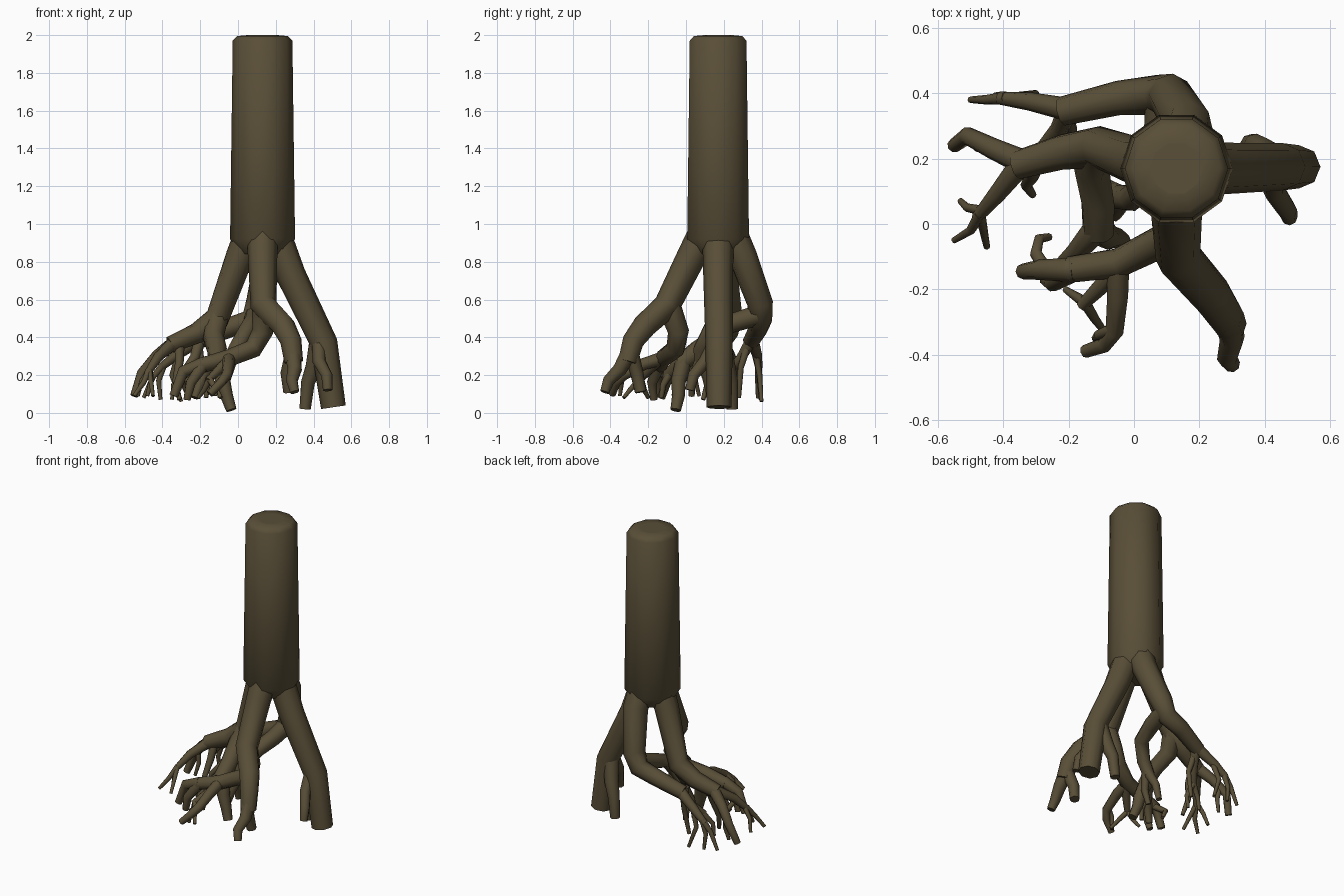
import bpy

bark = bpy.data.materials.new("olive_brown_bark")
bark.diffuse_color = (0.100, 0.077, 0.039, 1)


def tubes(name, paths, sides=8):
    """Join faceted tubes; each path is (start radius, end radius, points)."""
    cu = bpy.data.curves.new(name, "CURVE")
    cu.dimensions = "3D"
    cu.bevel_depth = 1.0
    cu.bevel_resolution = (sides - 4) // 2
    cu.use_fill_caps = True
    for r0, r1, pts in paths:
        sp = cu.splines.new("POLY")
        sp.points.add(len(pts) - 1)
        for i, p in enumerate(pts):
            t = i / (len(pts) - 1)
            sp.points[i].co = (p[0], p[1], p[2], 1)
            sp.points[i].radius = p[3] if len(p) > 3 else r0 + (r1 - r0) * t
    ob = bpy.data.objects.new(name, cu)
    bpy.context.collection.objects.link(ob)
    bpy.ops.object.select_all(action="DESELECT")
    ob.select_set(True)
    bpy.context.view_layer.objects.active = ob
    bpy.ops.object.convert(target="MESH")
    ob = bpy.context.object
    ob.data.materials.clear()
    ob.data.materials.append(bark)
    bpy.ops.object.shade_smooth_by_angle(angle=1.2)
    return ob


# Trunk with softened top and narrowing base
tubes("trunk", [(0, 0, [
    (0.13, 0.17, 0.84, 0.11), (0.13, 0.17, 0.92, 0.172),
    (0.13, 0.17, 1.97, 0.158), (0.13, 0.17, 1.995, 0.135), (0.13, 0.17, 2.0, 0.08)])],
    sides=10)

# Right root: thick prop with two side shoots
tubes("right_root", [
    (0.085, 0.066, [(0.18, 0.17, 0.99), (0.28, 0.17, 0.73),
                    (0.455, 0.175, 0.37), (0.505, 0.175, 0.03)]),
    (0.05, 0.03, [(0.43, 0.18, 0.40), (0.40, 0.22, 0.24),
                  (0.37, 0.24, 0.16), (0.355, 0.245, 0.02)]),
    (0.04, 0.025, [(0.43, 0.16, 0.38), (0.43, 0.10, 0.27),
                   (0.47, 0.04, 0.20), (0.475, 0.02, 0.12)]),
])

# Front root: outer fork
tubes("front_root", [
    (0.085, 0.05, [(0.13, 0.115, 0.99), (0.13, 0.03, 0.83), (0.135, -0.10, 0.57),
                   (0.24, -0.22, 0.46), (0.28, -0.28, 0.38), (0.295, -0.31, 0.27)]),
    (0.045, 0.025, [(0.29, -0.30, 0.32), (0.30, -0.35, 0.23),
                    (0.285, -0.41, 0.17), (0.30, -0.43, 0.11)]),
    (0.04, 0.03, [(0.29, -0.29, 0.32), (0.26, -0.26, 0.21), (0.27, -0.24, 0.11)]),
])

# Front root: inner fork running to the left
tubes("front_inner_root", [
    (0.062, 0.04, [(0.135, -0.09, 0.57), (0.13, -0.04, 0.43), (0.08, -0.055, 0.34),
                   (-0.05, -0.12, 0.29), (-0.20, -0.14, 0.25)]),
    (0.038, 0.024, [(-0.18, -0.14, 0.26), (-0.29, -0.14, 0.22), (-0.34, -0.145, 0.09)]),
    (0.022, 0.012, [(-0.27, -0.14, 0.22), (-0.30, -0.09, 0.18),
                    (-0.29, -0.045, 0.15), (-0.26, -0.04, 0.09)]),
    (0.035, 0.02, [(-0.18, -0.14, 0.26), (-0.25, -0.18, 0.16), (-0.27, -0.17, 0.07)]),
    (0.036, 0.02, [(-0.05, -0.12, 0.29), (-0.05, -0.22, 0.26),
                   (-0.06, -0.33, 0.20), (-0.09, -0.37, 0.16), (-0.15, -0.39, 0.10)]),
    (0.02, 0.01, [(-0.06, -0.32, 0.21), (-0.11, -0.34, 0.17), (-0.12, -0.35, 0.09)]),
    (0.03, 0.018, [(-0.05, -0.14, 0.28), (-0.11, -0.20, 0.22), (-0.16, -0.25, 0.17)]),
    (0.018, 0.01, [(-0.15, -0.24, 0.18), (-0.18, -0.22, 0.12), (-0.21, -0.20, 0.08)]),
    (0.018, 0.01, [(-0.15, -0.24, 0.18), (-0.12, -0.29, 0.13), (-0.09, -0.33, 0.08)]),
])

# Left root: long arm ending in two spreading tips
tubes("left_root", [
    (0.085, 0.045, [(0.08, 0.18, 0.99), (0.01, 0.19, 0.83), (-0.11, 0.235, 0.50),
                    (-0.22, 0.22, 0.42), (-0.36, 0.18, 0.36)]),
    (0.038, 0.022, [(-0.34, 0.19, 0.37), (-0.43, 0.23, 0.30),
                    (-0.51, 0.27, 0.21), (-0.55, 0.24, 0.09)]),
    (0.036, 0.018, [(-0.34, 0.19, 0.37), (-0.42, 0.09, 0.30), (-0.48, 0.02, 0.21)]),
    (0.018, 0.010, [(-0.47, 0.03, 0.23), (-0.50, -0.02, 0.16), (-0.55, -0.05, 0.09)]),
    (0.016, 0.010, [(-0.47, 0.03, 0.23), (-0.46, -0.02, 0.16), (-0.45, -0.07, 0.09)]),
    (0.016, 0.010, [(-0.46, 0.04, 0.24), (-0.51, 0.05, 0.17), (-0.53, 0.07, 0.09)]),
    (0.028, 0.012, [(-0.31, 0.20, 0.38), (-0.31, 0.15, 0.27),
                    (-0.33, 0.12, 0.17), (-0.31, 0.09, 0.07)]),
    (0.018, 0.010, [(-0.47, 0.25, 0.25), (-0.46, 0.24, 0.17), (-0.48, 0.23, 0.09)]),
])

# Left root: arm that turns forward
tubes("left_forward_root", [
    (0.062, 0.048, [(-0.11, 0.23, 0.50), (-0.13, 0.17, 0.40),
                    (-0.11, 0.06, 0.33), (-0.11, -0.03, 0.26)]),
    (0.045, 0.028, [(-0.11, -0.01, 0.28), (-0.08, -0.04, 0.17),
                    (-0.06, -0.04, 0.09), (-0.035, -0.055, 0.015)]),
    (0.042, 0.02, [(-0.11, -0.01, 0.28), (-0.18, -0.09, 0.21), (-0.23, -0.13, 0.08)]),
    (0.022, 0.012, [(-0.17, -0.08, 0.22), (-0.16, -0.12, 0.15), (-0.17, -0.13, 0.08)]),
])

# Back root: sweeps left behind the trunk
tubes("back_root", [
    (0.085, 0.045, [(0.15, 0.225, 0.99), (0.165, 0.30, 0.83), (0.11, 0.392, 0.58),
                    (0.07, 0.395, 0.49), (-0.05, 0.385, 0.45), (-0.22, 0.345, 0.38)]),
    (0.036, 0.02, [(-0.20, 0.35, 0.39), (-0.32, 0.375, 0.31), (-0.41, 0.385, 0.24)]),
    (0.02, 0.010, [(-0.39, 0.385, 0.26), (-0.45, 0.38, 0.19), (-0.50, 0.38, 0.08)]),
    (0.018, 0.010, [(-0.39, 0.385, 0.26), (-0.42, 0.39, 0.17), (-0.41, 0.395, 0.07)]),
    (0.020, 0.010, [(-0.31, 0.37, 0.32), (-0.35, 0.39, 0.20), (-0.30, 0.40, 0.06)]),
    (0.034, 0.02, [(-0.20, 0.35, 0.39), (-0.23, 0.29, 0.29), (-0.29, 0.22, 0.21)]),
    (0.02, 0.010, [(-0.28, 0.23, 0.22), (-0.34, 0.20, 0.15), (-0.35, 0.20, 0.07)]),
    (0.02, 0.010, [(-0.28, 0.23, 0.22), (-0.26, 0.19, 0.14), (-0.28, 0.18, 0.07)]),
    (0.022, 0.012, [(-0.21, 0.33, 0.37), (-0.19, 0.29, 0.24), (-0.22, 0.28, 0.08)]),
])

# Back root: inner arm passing under the trunk
tubes("back_inner_root", [
    (0.055, 0.038, [(0.09, 0.39, 0.52), (0.08, 0.26, 0.48), (0.05, 0.13, 0.44),
                    (-0.01, 0.08, 0.34), (-0.05, 0.08, 0.26)]),
    (0.034, 0.018, [(-0.03, 0.08, 0.29), (-0.08, 0.11, 0.19), (-0.09, 0.13, 0.08)]),
    (0.030, 0.016, [(-0.03, 0.08, 0.29), (-0.06, 0.03, 0.18), (-0.09, 0.03, 0.09)]),
])
